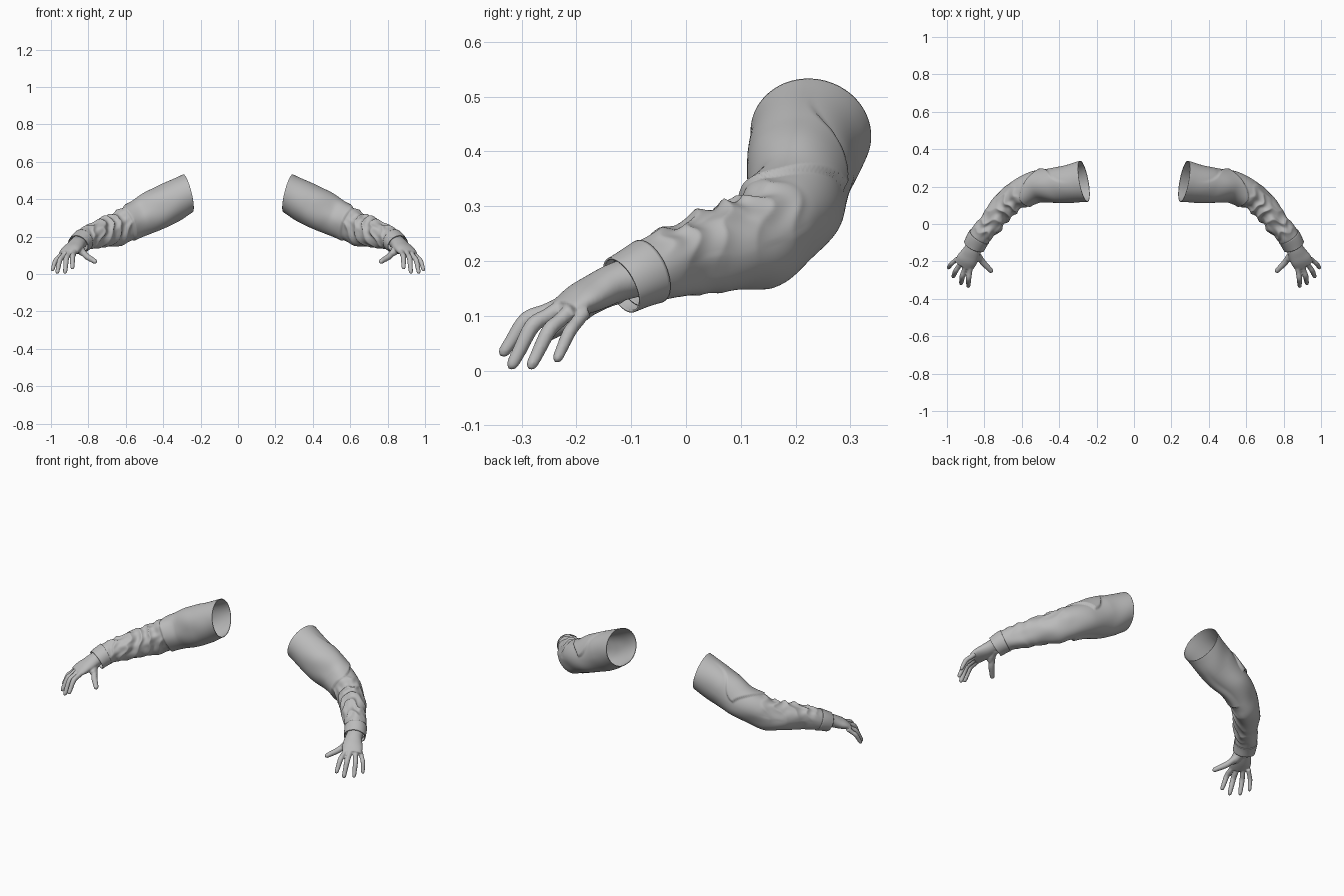
import bpy, bmesh, math
from mathutils import Vector, noise

if "Cube" in bpy.data.objects:
    bpy.data.objects.remove(bpy.data.objects["Cube"], do_unlink=True)

grey = bpy.data.materials.new("plain_grey")
grey.use_nodes = True
grey.diffuse_color = (0.5, 0.5, 0.5, 1)
grey.node_tree.nodes["Principled BSDF"].inputs["Base Color"].default_value = (0.5, 0.5, 0.5, 1)


def spline(points, k):
    """Smooth value at position k along a list of equal-length tuples."""
    n = len(points) - 1
    i = min(int(k), n - 1)
    t = k - i
    p = [points[max(0, min(n, j))] for j in range(i - 1, i + 3)]
    return [0.5 * (2 * b + (c - a) * t + (2 * a - 5 * b + 4 * c - d) * t * t
                   + (3 * b - a - 3 * c + d) * t ** 3) for a, b, c, d in zip(*p)]


def loft(bm, points, rows, sides, shape=None, start=None, caps=False, k0=0.0, k1=None):
    """Tube through (x, y, z, half width, half height); angle 0 is the inner side."""
    k1 = len(points) - 1 if k1 is None else k1
    rings = []
    for r in range(rows + 1):
        k = k0 + (k1 - k0) * r / rows
        x, y, z, w, h = spline(points, k)
        a = Vector(spline(points, max(0, k - 0.3))[:3])
        b = Vector(spline(points, min(len(points) - 1, k + 0.3))[:3])
        t = (b - a).normalized()
        if start and k < 1:
            t = Vector(start).lerp(t, k).normalized()
        side = t.cross(Vector((0, 0, 1))).normalized()
        up = side.cross(t)
        ring = []
        for s in range(sides):
            ang = -math.pi + 2 * math.pi * s / sides
            d = shape(k, ang) if shape else 0
            ring.append(bm.verts.new(Vector((x, y, z)) + side * math.cos(ang) * (w + d)
                                     + up * math.sin(ang) * (h + d)))
        rings.append(ring)
    for lo, hi in zip(rings, rings[1:]):
        for s in range(sides):
            n = (s + 1) % sides
            bm.faces.new((lo[s], lo[n], hi[n], hi[s]))
    if caps:
        bm.faces.new(rings[0][::-1])
        bm.faces.new(rings[-1])
    bmesh.ops.recalc_face_normals(bm, faces=bm.faces)


def finish(bm, name, thickness=0, remesh=0):
    """Turn a left-hand part into a mirrored, smooth-shaded pair."""
    mesh = bpy.data.meshes.new(name)
    bm.to_mesh(mesh)
    bm.free()
    mesh.materials.append(grey)
    ob = bpy.data.objects.new(name, mesh)
    bpy.context.collection.objects.link(ob)
    if remesh:
        m = ob.modifiers.new("blend", 'REMESH')
        m.mode, m.voxel_size, m.use_smooth_shade = 'VOXEL', remesh, True
        m = ob.modifiers.new("soften", 'SMOOTH')
        m.factor, m.iterations = 0.5, 5
    if thickness:
        m = ob.modifiers.new("cloth", 'SOLIDIFY')
        m.thickness, m.offset = thickness, -1
    ob.modifiers.new("pair", 'MIRROR').use_axis[0] = True
    for f in mesh.polygons:
        f.use_smooth = True


def step(lo, hi, v):
    t = max(0, min(1, (v - lo) / (hi - lo)))
    return t * t * (3 - 2 * t)


def bump(centre, width, v):
    return math.exp(-((v - centre) / width) ** 2)


# Arm path from shoulder opening to cuff
ARM = [(.268, .228, .432, .112, .104), (.40, .211, .36, .094, .106), (.52, .204, .303, .080, .092),
       (.63, .150, .252, .077, .086), (.705, .082, .222, .07, .080), (.77, .0, .207, .062, .069),
       (.825, -.065, .182, .058, .058), (.855, -.118, .156, .055, .051)]


def cloth(k, a):
    """Overlapping upper panel, elbow creases and forearm folds."""
    deg = math.degrees(a)
    around = (math.cos(a), math.sin(a))
    hem = 2.7 - 0.9 * step(60, 170, deg)
    back = 100 + 70 * step(0.5, 1.8, k)
    panel = step(-95, -70, deg) * (1 - step(back - 5, back, deg)) * (1 - step(hem - .05, hem, k))
    d = 0.011 * panel * step(0.2, 1.6, k)
    # slanting folds, strongest inside the elbow and over the forearm
    inner = 0.5 + 0.5 * math.cos(a - 0.7)
    zone = step(2.5, 3.0, k) * (1 - step(5.2, 6.1, k)) * inner
    skew = k + 0.5 * math.sin(a + 0.4) + 0.45 * noise.noise((k * 0.8, around[0] * 1.5, around[1] * 1.5))
    d += zone * 0.007 * (1 - 2 * abs(math.sin(skew * 4.2)))
    d += 0.010 * zone * noise.noise((k * 1.6 + a * 0.8, around[0] * 1.3, around[1] * 1.3))
    # broad drapes over the whole sleeve
    d += 0.007 * noise.noise((k * 1.1, around[0], around[1] + 4)) * step(0.2, 1, k) * (1 - step(5.5, 6.2, k))
    # pointed elbow, and the end tucked into the cuff
    d += 0.010 * bump(3.1, 0.5, k) * bump(-100, 45, deg)
    return d - 0.002 * step(6.1, 6.3, k)


bm = bmesh.new()
loft(bm, ARM, 150, 88, cloth, start=(.97, -.18, -.24), k1=6.6)
finish(bm, "sleeves", 0.003)

# Cuff band
bm = bmesh.new()
loft(bm, ARM, 16, 64, lambda k, a: 0.004 + 0.002 * noise.noise((k, math.cos(a), math.sin(a))), k0=6.05)
finish(bm, "cuffs", 0.004)

# Hand: palm and digits blended into one skin
bm = bmesh.new()
loft(bm, [(.845, -.085, .174, .044, .038), (.86, -.13, .160, .045, .036), (.876, -.165, .143, .052, .033),
          (.895, -.195, .128, .056, .028), (.912, -.225, .111, .052, .018)], 16, 32, caps=True)


def digit(base, mid, tip, r):
    b, m, t = Vector(base), Vector(mid), Vector(tip)
    pts = [(*b, r * 1.1, r * 1.1), (*b.lerp(m, .55), r, r), (*m, r * 1.04, r * 1.04),
           (*m.lerp(t, .6), r * .9, r * .9), (*m.lerp(t, .9), r * .75, r * .75), (*t, r * .25, r * .25)]
    loft(bm, pts, 20, 16, caps=True)


digit((.872, -.215, .126), (.884, -.292, .093), (.886, -.338, .026), .0138)   # index
digit((.897, -.215, .124), (.918, -.280, .082), (.925, -.322, .002), .0142)   # middle
digit((.922, -.205, .115), (.953, -.250, .073), (.968, -.286, .002), .0134)   # ring
digit((.942, -.185, .107), (.977, -.213, .070), (.994, -.238, .015), .0120)   # little
digit((.848, -.145, .138), (.808, -.205, .094), (.757, -.258, .062), .0160)   # thumb
digit((.850, -.125, .145), (.842, -.165, .128), (.825, -.195, .108), .0220)   # thumb pad
finish(bm, "hands", remesh=0.004)
